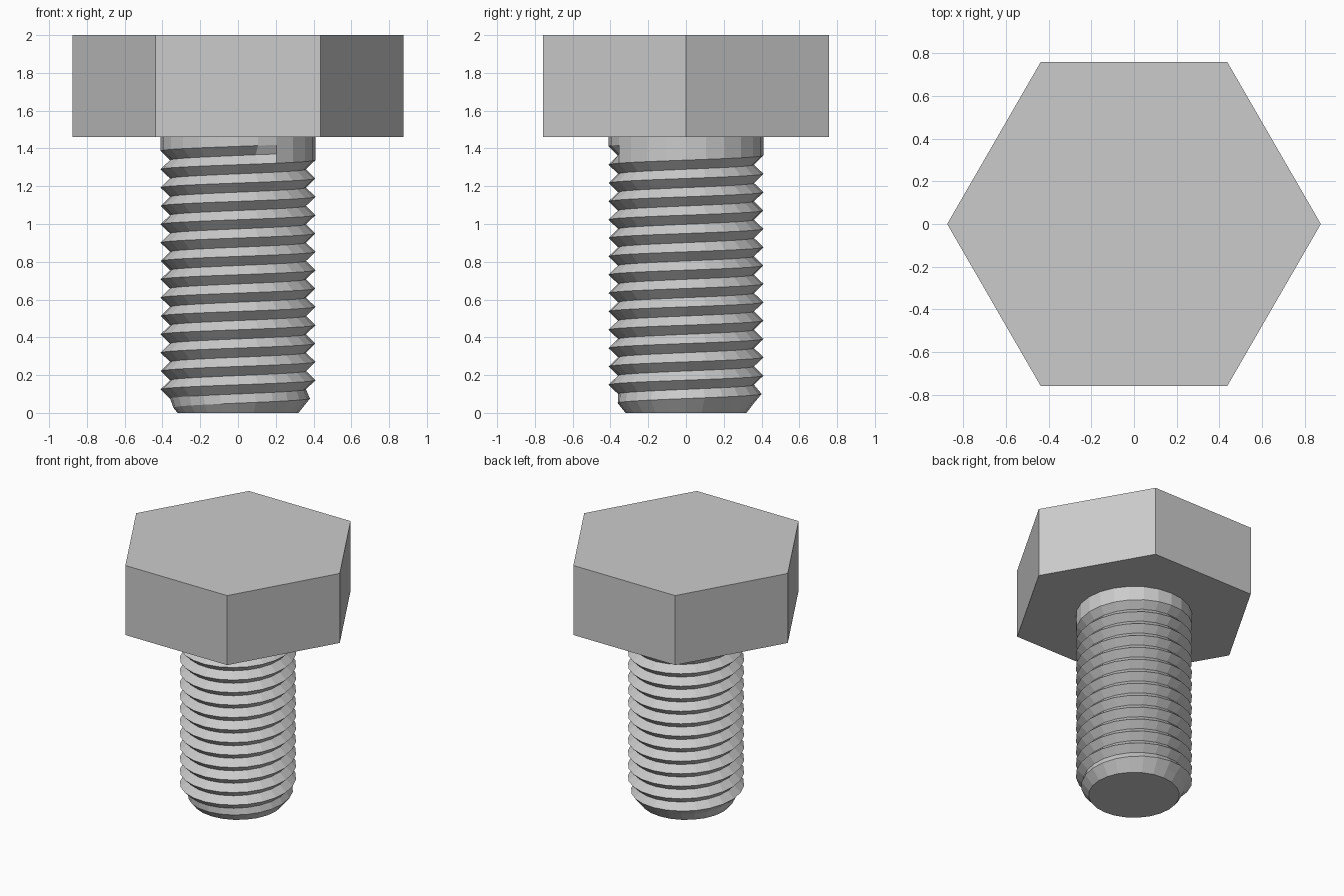
import bpy, bmesh
from math import pi, cos, sin

if "Cube" in bpy.data.objects:
    bpy.data.objects.remove(bpy.data.objects["Cube"])

HEAD_Z, TOP = 1.46, 2.0
CREST, ROOT, TIP = 0.41, 0.36, 0.32
PITCH, SEG = 0.0971, 24


def finish(bm, name):
    bmesh.ops.recalc_face_normals(bm, faces=bm.faces[:])
    mesh = bpy.data.meshes.new(name)
    bm.to_mesh(mesh)
    bm.free()
    obj = bpy.data.objects.new(name, mesh)
    bpy.context.collection.objects.link(obj)
    return obj


# Hexagonal head with corners on the x axis
bm = bmesh.new()
ring = [bm.verts.new((0.875 * cos(i * pi / 3), 0.875 * sin(i * pi / 3), HEAD_Z)) for i in range(6)]
base = bm.faces.new(ring)
ext = bmesh.ops.extrude_face_region(bm, geom=[base], use_keep_orig=True)
for v in ext["geom"]:
    if isinstance(v, bmesh.types.BMVert):
        v.co.z = TOP
finish(bm, "hex_head")


# Threaded shank: alternating helical crest and root rows, clipped at both ends
def thread_vert(bm, row, i):
    t = 2 * pi * i / SEG
    z = 0.076 + PITCH * (i / SEG + row / 2)
    z = min(max(z, 0), HEAD_Z)
    r = CREST if row % 2 == 0 or z > 1.37 else ROOT
    r = min(r, TIP + 0.8 * z)          # chamfered tip
    return bm.verts.new((r * cos(t), r * sin(t), z))


bm = bmesh.new()
rows = [[thread_vert(bm, k, i) for i in range(SEG + 1)] for k in range(-5, 32)]
for a, b in zip(rows, rows[1:]):
    for i in range(SEG):
        bm.faces.new((a[i], a[i + 1], b[i + 1], b[i]))
bmesh.ops.remove_doubles(bm, verts=bm.verts[:], dist=0.0005)
bmesh.ops.delete(bm, geom=[e for e in bm.edges if not e.link_faces], context='EDGES')
bmesh.ops.holes_fill(bm, edges=[e for e in bm.edges if e.is_boundary], sides=0)
finish(bm, "threaded_shank")
